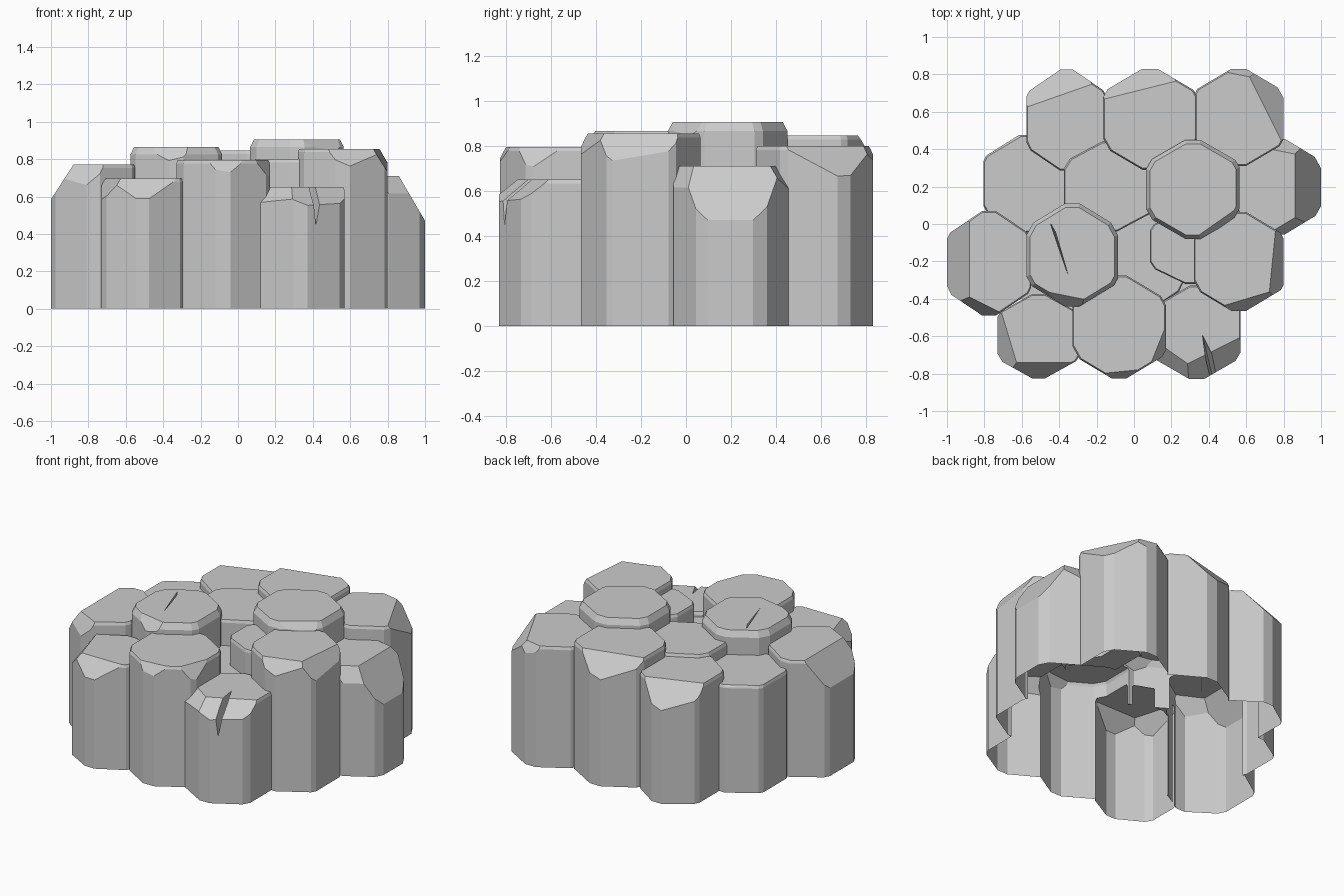
import bpy, bmesh, random
from mathutils import Vector

if "Cube" in bpy.data.objects:
    bpy.data.objects.remove(bpy.data.objects["Cube"])

random.seed(4)

# name: centre x, centre y, half width, half depth, height
COLUMNS = {
    "back_left_column": (-.36, .555, .215, .27, .77),
    "back_column": (.085, .56, .25, .27, .845),
    "back_right_column": (.56, .57, .24, .26, .80),
    "left_column": (-.58, .215, .225, .26, .71),
    "inner_left_column": (-.13, .20, .245, .24, .79),
    "tall_column": (.315, .185, .25, .265, .905),
    "right_column": (.77, .20, .23, .255, .71),
    "far_left_column": (-.775, -.21, .225, .28, .77),
    "inner_front_column": (-.33, -.165, .245, .275, .865),
    "sunken_column": (.06, -.20, .21, .26, .62),
    "broken_column": (.31, -.12, .225, .20, .80),
    "inner_right_column": (.56, -.20, .24, .265, .855),
    "front_right_column": (.335, -.58, .235, .25, .65),
    "front_column": (-.08, -.55, .25, .275, .795),
    "front_left_column": (-.51, -.60, .22, .225, .695),
}
WIDE_RIMS = ("tall_column", "inner_front_column")

# sloping chips broken off the rims: point on the plane, outward normal
CHIPS = {
    "right_column": [((.86, .2, .71), (.24, 0, .14)), ((.78, .39, .71), (.2, 1, .7)),
                     ((.82, .01, .71), (.6, -1, .6))],
    "far_left_column": [((-.88, -.2, .77), (-.17, 0, .11)), ((-.78, -.44, .77), (-.5, -1, .6))],
    "back_right_column": [((.70, .62, .80), (.8, .4, .75)), ((.6, .79, .8), (.2, 1, .6))],
    "back_column": [((.05, .72, .845), (-.25, 1, .8))],
    "back_left_column": [((-.36, .70, .77), (-.35, 1, .9))],
    "left_column": [((-.70, .41, .71), (-.6, 1, 1))],
    "inner_right_column": [((.74, -.2, .855), (.10, -.01, .06)), ((.6, -.40, .855), (.3, -1, .7))],
    "front_right_column": [((.42, -.68, .65), (.5, -1, 1.3)), ((.22, -.70, .65), (-.7, -1, 1.2))],
    "front_left_column": [((-.5, -.74, .695), (0, -1, .8)), ((-.67, -.6, .695), (-1, -.3, .8))],
    "front_column": [((.14, -.62, .795), (1, -.4, .6)), ((-.08, -.79, .795), (.1, -1, .6))],
    "inner_front_column": [((-.33, -.39, .865), (-.2, -1, .8))],
    "tall_column": [((.46, .02, .905), (.7, -1, .8))],
}

# narrow cracks: corners of a convex wedge
CRACKS = {
    "inner_crack": [(-.455, .02, .9), (-.415, -.05, .9), (-.34, -.31, .9),
                    (-.43, -.03, .76), (-.36, -.25, .83)],
    "front_crack": [(.355, -.55, .72), (.45, -.74, .72), (.47, -.85, .66),
                    (.40, -.85, .66), (.425, -.84, .42), (.38, -.65, .55)],
}


def outline(cx, cy, rx, ry):
    """Hexagon with its corners cut off."""
    k = ry / .92
    hexa = [Vector(p) for p in ((rx, k * .5), (0, k), (-rx, k * .5),
                                (-rx, -k * .5), (0, -k), (rx, -k * .5))]
    pts = []
    for i, p in enumerate(hexa):
        t = .16 if i in (1, 4) else random.uniform(.06, .16)
        pts += [p.lerp(hexa[i - 1], t), p.lerp(hexa[(i + 1) % 6], t)]
    return [p + Vector((cx, cy)) for p in pts]


def hull(points):
    bm = bmesh.new()
    for p in points:
        bm.verts.new(p)
    bmesh.ops.convex_hull(bm, input=bm.verts)
    bmesh.ops.dissolve_limit(bm, angle_limit=.01, verts=bm.verts, edges=bm.edges)
    bmesh.ops.recalc_face_normals(bm, faces=bm.faces)
    return bm


def to_object(name, bm):
    me = bpy.data.meshes.new(name)
    bm.to_mesh(me)
    bm.free()
    ob = bpy.data.objects.new(name, me)
    bpy.context.collection.objects.link(ob)
    return ob


def combine(ob, other, operation):
    """Apply a boolean and throw the second object away."""
    mod = ob.modifiers.new("combine", 'BOOLEAN')
    mod.operation, mod.object, mod.solver = operation, other, 'EXACT'
    bpy.context.view_layer.update()
    me = bpy.data.meshes.new_from_object(
        ob.evaluated_get(bpy.context.evaluated_depsgraph_get()))
    ob.modifiers.clear()
    ob.data = me
    bpy.data.objects.remove(other)


def column(name, cx, cy, rx, ry, h):
    poly = outline(cx, cy, rx, ry)
    c = Vector((cx, cy))
    inset, drop = (.92, .04) if name in WIDE_RIMS else (.97, .018)
    # prism with a bevelled rim
    pts = [(p.x, p.y, 0) for p in poly] + [(p.x, p.y, h - drop) for p in poly]
    pts += [(*(c + (p - c) * inset), h) for p in poly]
    bm = hull(pts)
    for co, no in CHIPS.get(name, []):
        cut = bmesh.ops.bisect_plane(bm, geom=bm.verts[:] + bm.edges[:] + bm.faces[:],
                                     plane_co=co, plane_no=no, clear_outer=True)
        edges = [g for g in cut["geom_cut"] if isinstance(g, bmesh.types.BMEdge)]
        bmesh.ops.contextual_create(bm, geom=edges)
    bmesh.ops.recalc_face_normals(bm, faces=bm.faces)
    return to_object(name, bm)


# low core that closes the gaps where three columns meet
core_plan = [(-.36, .55), (.55, .55), (.8, .2), (.6, -.2), (.34, -.58), (-.5, -.58), (-.77, -.2)]
rock = to_object("rock_column_cluster",
                 hull([(x * .97, y * .97, z) for x, y in core_plan for z in (0, .55)]))

# fuse the columns, then cut the cracks
for name, size in COLUMNS.items():
    combine(rock, column(name, *size), 'UNION')
for name, pts in CRACKS.items():
    combine(rock, to_object(name, hull(pts)), 'DIFFERENCE')

# open underside
bm = bmesh.new()
bm.from_mesh(rock.data)
base = [f for f in bm.faces if max(v.co.z for v in f.verts) < .001]
bmesh.ops.delete(bm, geom=base, context='FACES')
bm.to_mesh(rock.data)
bm.free()
